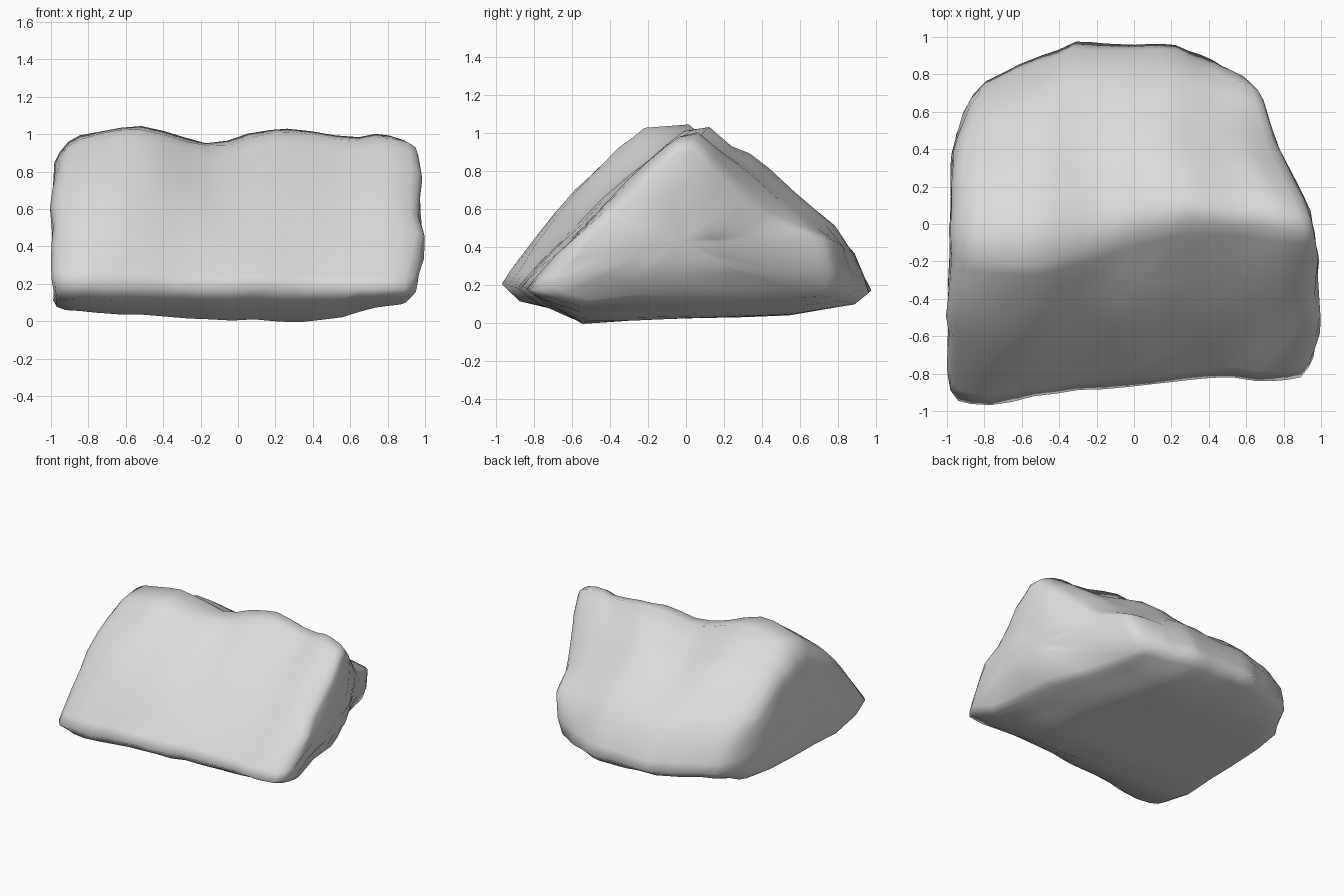
import bpy, bmesh, math
from mathutils import Vector, noise

cube = bpy.data.objects.get("Cube")
if cube:
    bpy.data.objects.remove(cube, do_unlink=True)


def along(table, t):
    """Piecewise linear lookup in a list of (position, value)."""
    if t <= table[0][0]:
        return table[0][1]
    for (a, va), (b, vb) in zip(table, table[1:]):
        if t <= b:
            return va + (vb - va) * (t - a) / (b - a)
    return table[-1][1]


# Plan outline: the x of each end as a function of y
LEFT = [(-.9, -1), (0, -.98), (.37, -.97), (.7, -.88), (.85, -.79), (.97, -.7)]
RIGHT = [(-.8, .97), (-.55, 1.01), (-.35, .97), (-.2, .99), (.07, .94), (.45, .75), (.8, .66), (.97, .6)]
# The right end slopes inwards below, less so at the front corner
UNDERCUT = [(.1, .12), (.2, .06), (.4, 0)]
UNDERCUT_Y = [(-.8, .3), (-.2, 1.2)]
# Profile parameters from the left end (0) to the right end (1)
FRONT = [(0, -.92), (.1, -.98), (.3, -.9), (.5, -.87), (.75, -.82), (.9, -.84), (.97, -.82), (1, -.78)]
BACK = [(0, .7), (.05, .78), (.15, .88), (.3, .97), (.7, .97), (.9, .87), (1, .8)]
RIDGE_FRONT = [(0, -.18), (.25, -.22), (.45, -.08), (.65, .02), (1, -.05)]
RIDGE_BACK = [(0, -.02), (.25, .02), (.45, .06), (.65, .12), (1, .04)]
RIDGE_Z = [(0, .9), (.05, .98), (.15, 1.03), (.25, 1.05), (.34, 1), (.45, .95), (.53, 1),
           (.64, 1.04), (.82, .98), (.91, 1.01), (.96, .98), (1, .94)]
LIFT = [(0, .06), (.45, .01), (.74, 0), (.86, .05), (1, .1)]
# Swelling of the back slope from the ridge (0) to the back edge (1)
SWELL = [(0, 0), (.14, .02), (.32, .1), (.52, .115), (.77, .15), (.9, .11), (1, 0)]
SHOULDER = [(0, 0), (.5, .03), (.7, .1), (.9, .2), (1, 0)]
STATIONS = [.035, .07, .12, .18, .24, .3, .36, .42, .48, .54, .6, .66, .72, .78, .84, .89, .93, .97]


def profile(u):
    """Closed (y, z) section: front slope, ridge, back slope, underside."""
    f, b, top = along(FRONT, u), along(BACK, u), along(RIDGE_Z, u)
    r, s, lift = along(RIDGE_FRONT, u), along(RIDGE_BACK, u), along(LIFT, u)
    edge, crest = .2 - .03 * u, top - .02
    bulge = .1 - .07 * u
    heel = .17 + .03 * max(0, 1 - u * 4)
    pts = []
    for t in (0, .07, .2, .35, .5, .65, .8, .92, 1):
        pts.append((f + (r - f) * t, edge + (crest - edge) * t + bulge * math.sin(math.pi * t)))
    end = max(0, (u - .75) / .25)
    for t in (0, .14, .25, .38, .52, .65, .77, .9, .96, 1):
        swell = along(SWELL, t) * (1 - end) + along(SHOULDER, t) * end
        pts.append((s + (b - s) * t, top + (heel - top) * t + swell))
    pts += [(b - .09, heel - .07 + lift * .4), (.55, .04 + lift), (.3, .03 + lift), (0, .02 + lift),
            (-.28, .01 + lift), (-.55, lift), (f + .1, .1 + lift * .3)]
    return pts


def place(u, y, z):
    a, b = along(LEFT, y), along(RIGHT, y)
    cut = along(UNDERCUT, z) * along(UNDERCUT_Y, y)
    x = a + (b - a) * u - cut * max(0, u - .7) / .3
    p = Vector((x, y, z))
    return p + noise.noise_vector(p * 3.3) * .012 + noise.noise_vector(p * 7) * .014


# Rings from cap to cap; end rings shrink towards the section centre
left_cap = [(0, .3), (0, .6), (0, .88), (.012, .96)]
right_cap = [(.99, .98), (1, .92), (1, .6), (1, .3)]
bm = bmesh.new()
loops = []
for u, scale in left_cap + [(u, 1) for u in STATIONS] + right_cap:
    loops.append([bm.verts.new(place(u, -.05 + (y + .05) * scale, .42 + (z - .42) * scale))
                  for y, z in profile(u)])
for A, B in zip(loops, loops[1:]):
    for i in range(len(A)):
        j = (i + 1) % len(A)
        bm.faces.new((A[i], A[j], B[j], B[i]))
for ring in (loops[0], loops[-1]):
    hub = bm.verts.new(sum((v.co for v in ring), Vector()) / len(ring))
    for i in range(len(ring)):
        bm.faces.new((ring[i], ring[(i + 1) % len(ring)], hub))
bmesh.ops.recalc_face_normals(bm, faces=bm.faces)
mesh = bpy.data.meshes.new("rock")
bm.to_mesh(mesh)
bm.free()
rock = bpy.data.objects.new("rock", mesh)
bpy.context.collection.objects.link(rock)
bpy.context.view_layer.objects.active = rock
rock.select_set(True)

# Stone colour and soft shading
stone = bpy.data.materials.new("pale_grey_stone")
stone.use_nodes = True
stone.diffuse_color = (.7, .7, .7, 1)
stone.node_tree.nodes["Principled BSDF"].inputs["Base Color"].default_value = (.7, .7, .7, 1)
rock.data.materials.append(stone)
bpy.ops.object.shade_smooth()
